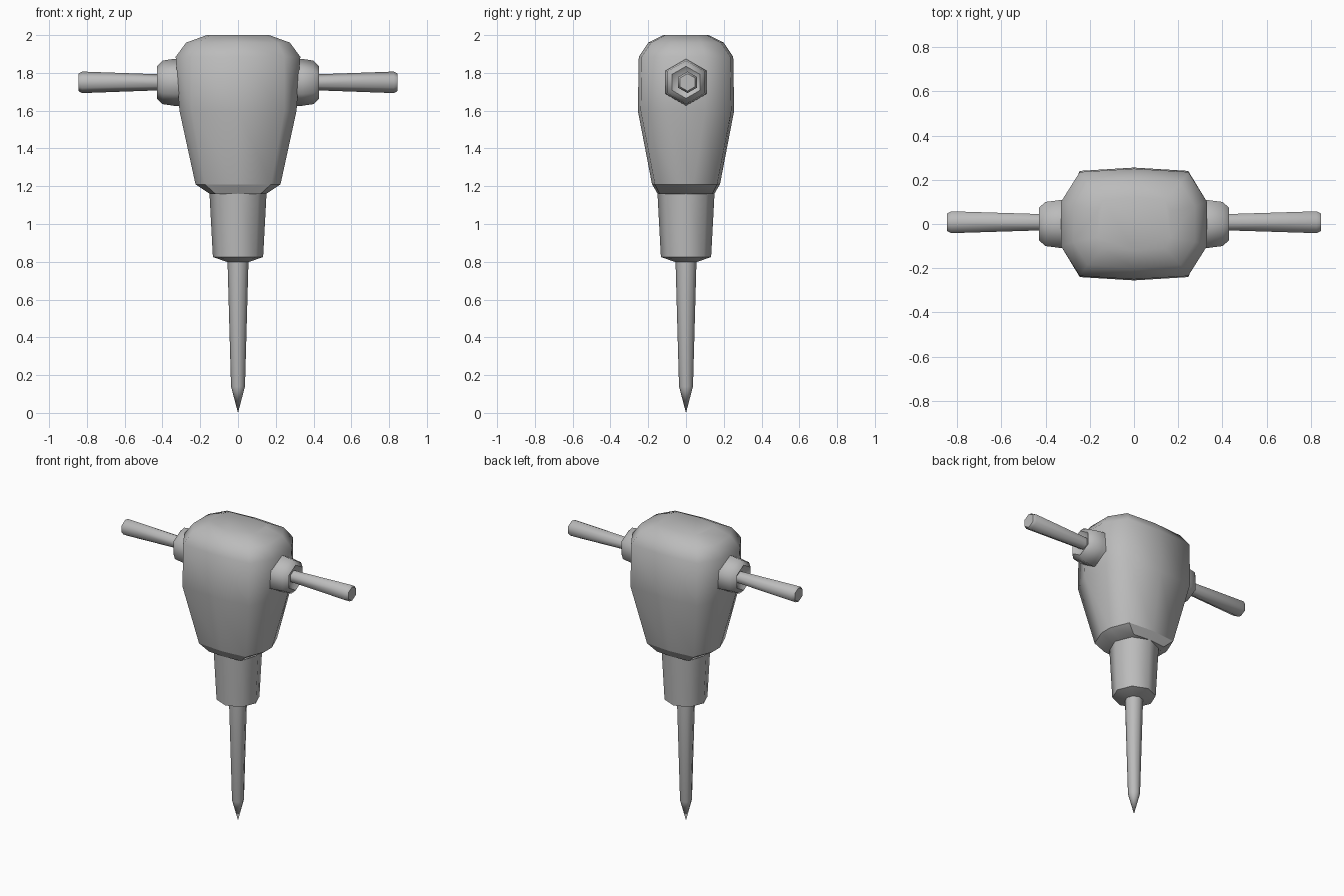
import bpy, bmesh
from math import sin, cos, pi, radians

cube = bpy.data.objects.get("Cube")
if cube:
    bpy.data.objects.remove(cube, do_unlink=True)

grey = bpy.data.materials.new("plain_grey")
grey.use_nodes = True
colour = (0.5, 0.5, 0.5, 1)
grey.diffuse_color = colour
grey.node_tree.nodes["Principled BSDF"].inputs["Base Color"].default_value = colour


def loft(name, rings, angle):
    """Skin a stack of equal-length rings and cap both ends."""
    bm = bmesh.new()
    loops = [[bm.verts.new(p) for p in ring] for ring in rings]
    n = len(loops[0])
    for a, b in zip(loops, loops[1:]):
        for i in range(n):
            j = (i + 1) % n
            bm.faces.new((a[i], a[j], b[j], b[i]))
    bm.faces.new(loops[0])
    bm.faces.new(loops[-1])
    bmesh.ops.remove_doubles(bm, verts=bm.verts, dist=0.0005)
    bmesh.ops.recalc_face_normals(bm, faces=bm.faces)
    mesh = bpy.data.meshes.new(name)
    bm.to_mesh(mesh)
    bm.free()
    mesh.materials.append(grey)
    obj = bpy.data.objects.new(name, mesh)
    bpy.context.collection.objects.link(obj)
    bpy.ops.object.select_all(action='DESELECT')
    obj.select_set(True)
    bpy.context.view_layer.objects.active = obj
    bpy.ops.object.shade_smooth_by_angle(angle=radians(angle))
    return obj


def upright(profile, sides):
    """Rings around z from (height, radius) pairs."""
    turn = 2 * pi / sides
    return [[(r * cos(i * turn), r * sin(i * turn), z) for i in range(sides)]
            for z, r in profile]


def sideways(profile, side, y, z):
    """Six-sided rings around x, with a corner at the top."""
    return [[(side * x, y + r * sin(i * pi / 3), z + r * cos(i * pi / 3))
             for i in range(6)] for x, r in profile]


def housing_ring(z, side_x, side_y, corner_x, corner_y, mid_y):
    """Ten-sided ring, symmetric in x and y."""
    quarter = [(side_x, side_y), (corner_x, corner_y)]
    back = quarter + [(0, mid_y)] + [(-x, y) for x, y in reversed(quarter)]
    front = [(-x, -y) for x, y in back]
    return [(x, y, z) for x, y in back + front]


# Motor housing, with a chamfered base
base_edge = housing_ring(1.21, 0.225, 0.04, 0.175, 0.165, 0.18)
loft("motor_housing", [
    housing_ring(2.0, 0.165, 0.06, 0.14, 0.11, 0.12),
    housing_ring(1.96, 0.275, 0.08, 0.21, 0.185, 0.20),
    housing_ring(1.885, 0.33, 0.10, 0.245, 0.235, 0.25),
    housing_ring(1.60, 0.31, 0.10, 0.245, 0.24, 0.255),
    base_edge], 62)
loft("housing_base", [
    base_edge, housing_ring(1.16, 0.15, 0.035, 0.12, 0.14, 0.15)], 50)

# Chisel sleeve and pointed chisel
loft("chisel_sleeve", upright([(1.18, 0.152), (0.825, 0.133), (0.8, 0.06)], 8), 50)
loft("chisel", upright([(0.82, 0.056), (0.14, 0.037), (0, 0)], 8), 50)

# Handle sockets and grips on both sides
for label, side in (("left", 1), ("right", -1)):
    loft(label + "_handle_socket", sideways(
        [(0.29, 0.124), (0.34, 0.124), (0.4, 0.115), (0.43, 0.085), (0.41, 0.06)],
        side, 0, 1.75), 62)
    loft(label + "_handle_grip", sideways(
        [(0.38, 0.041), (0.825, 0.057), (0.845, 0.046)], side, 0.008, 1.75), 62)
